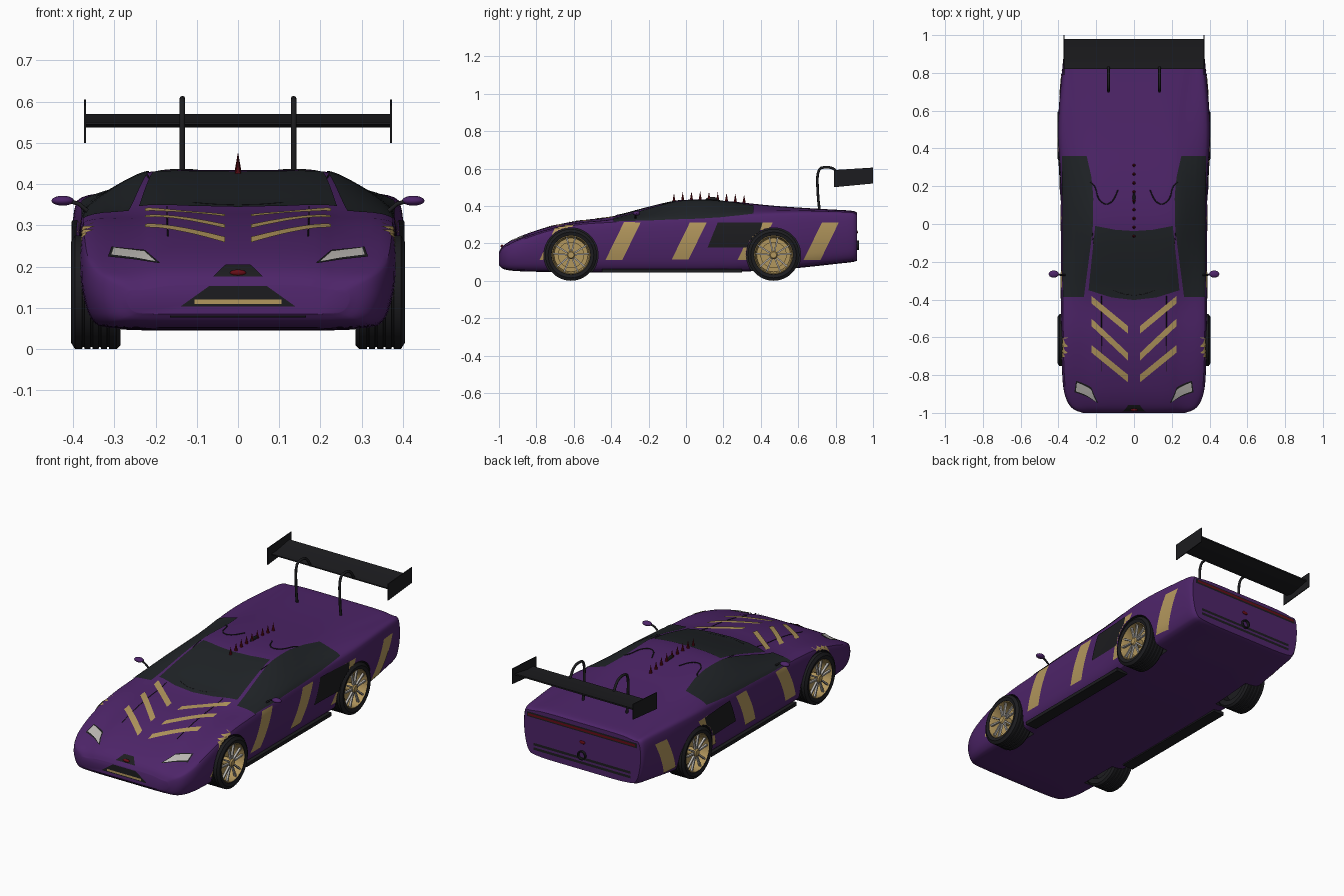
import bpy, bmesh, math
from mathutils import Vector, Matrix
from mathutils.bvhtree import BVHTree

if "Cube" in bpy.data.objects:
    bpy.data.objects.remove(bpy.data.objects["Cube"])


def material(name, *rgb):
    m = bpy.data.materials.new(name)
    m.diffuse_color = (*rgb, 1)
    m.use_nodes = True
    m.node_tree.nodes["Principled BSDF"].inputs["Base Color"].default_value = m.diffuse_color
    return m


PURPLE = material("purple_paint", .075, .018, .14)
BLACK = material("black_trim", .012, .012, .014)
GLASS = material("dark_glass", .014, .017, .02)
GOLD = material("gold", .45, .31, .11)
SILVER = material("silver", .5, .48, .45)
RED = material("red", .13, .004, .008)
WHEELS = [(-.615, .138), (.468, .138)]


def add(name, bm, mat):
    me = bpy.data.meshes.new(name)
    bm.normal_update()
    bm.to_mesh(me)
    bm.free()
    me.materials.append(mat)
    ob = bpy.data.objects.new(name, me)
    bpy.context.collection.objects.link(ob)
    return ob


def smooth(pts, rounds=2):
    """Corner cutting that keeps both ends."""
    for _ in range(rounds):
        out = [pts[0]]
        for a, b in zip(pts, pts[1:]):
            out += [tuple(p * (1 - t) + q * t for p, q in zip(a, b)) for t in (.25, .75)]
        pts = out + [pts[-1]]
    return pts


def tube(name, pts, r, mat):
    cu = bpy.data.curves.new(name, 'CURVE')
    cu.dimensions, cu.bevel_depth, cu.bevel_resolution, cu.use_fill_caps = '3D', r, 2, True
    sp = cu.splines.new('POLY')
    sp.points.add(len(pts) - 1)
    for p, c in zip(sp.points, pts):
        p.co = (*c, 1)
    cu.materials.append(mat)
    bpy.context.collection.objects.link(bpy.data.objects.new(name, cu))


def box(name, lo, hi, mat):
    bm = bmesh.new()
    c, s = (Vector(lo) + Vector(hi)) / 2, Vector(hi) - Vector(lo)
    bmesh.ops.create_cube(bm, size=1, matrix=Matrix.Translation(c) @ Matrix.Diagonal((*s, 1)))
    return add(name, bm, mat)


def ball(name, c, s, mat):
    bm = bmesh.new()
    bmesh.ops.create_uvsphere(bm, u_segments=20, v_segments=12, radius=1,
                              matrix=Matrix.Translation(c) @ Matrix.Diagonal((*s, 1)))
    return add(name, bm, mat)


def lathe(name, profile, s, y, z, mat, n=48):
    """Revolve (x, radius) points about a sideways axle."""
    bm = bmesh.new()
    rings = [[bm.verts.new((s * x, y + r * math.cos(k * math.tau / n), z + r * math.sin(k * math.tau / n)))
              for k in range(n)] for x, r in profile]
    for a, b in zip(rings, rings[1:]):
        for k in range(n):
            bm.faces.new((a[k], a[k - 1], b[k - 1], b[k]))
    bmesh.ops.remove_doubles(bm, verts=bm.verts, dist=1e-6)
    bmesh.ops.recalc_face_normals(bm, faces=bm.faces)
    return add(name, bm, mat)


# Body: lofted sections (y, half width, bottom, shoulder, top, half width of top)
stations = [
    (-1.0, .27, .085, .14, .155, .2), (-.985, .32, .065, .17, .182, .22), (-.95, .352, .055, .19, .208, .22),
    (-.88, .376, .05, .222, .242, .22), (-.75, .384, .047, .27, .286, .22), (-.58, .387, .045, .31, .322, .22),
    (-.4, .388, .045, .32, .338, .23), (-.2, .388, .045, .333, .394, .235), (-.04, .388, .045, .34, .431, .23),
    (.08, .388, .045, .343, .436, .23), (.25, .39, .047, .352, .424, .23), (.45, .405, .055, .366, .402, .24),
    (.62, .4, .07, .372, .39, .26), (.8, .383, .09, .368, .38, .29), (.895, .374, .1, .364, .375, .3),
    (.913, .36, .107, .352, .365, .3)]
bm = bmesh.new()
rings = []
for y, w, zb, zs, zt, tw in smooth(stations):
    h = zs - zb
    half = smooth([(0, zb), (.85 * w, zb), (.94 * w, zb + .12 * h), (.985 * w, zb + .4 * h), (w, zb + .65 * h),
                   (.99 * w, zs - .1 * h), (.955 * w, zs + .004), (tw + .02, zt - .012), (tw * .85, zt), (0, zt)])
    loop = half + [(-x, z) for x, z in half[-2:0:-1]]
    rings.append([bm.verts.new((x, y, z)) for x, z in loop])
for a, b in zip(rings, rings[1:]):
    for k in range(len(a)):
        bm.faces.new((a[k - 1], a[k], b[k], b[k - 1]))
bm.faces.new(rings[0])
bm.faces.new(rings[-1])
bmesh.ops.recalc_face_normals(bm, faces=bm.faces)
skin = BVHTree.FromBMesh(bm)
body = add("body", bm, PURPLE)

# Wheel arches cut out of the body
for s in (-1, 1):
    for y, z in WHEELS:
        cutter = lathe("arch_cutter", [(.27, 0), (.27, .145), (.5, .145), (.5, 0)], s, y, z, BLACK)
        cutter.hide_render = True
        mod = body.modifiers.new("arch", 'BOOLEAN')
        mod.operation, mod.object, mod.material_mode = 'DIFFERENCE', cutter, 'TRANSFER'
        bpy.context.view_layer.objects.active = body
        bpy.ops.object.modifier_apply(modifier=mod.name)
        bpy.data.objects.remove(cutter)


def project(view, s, a, b, lift):
    """Drop a 2D point seen in a view onto the body skin."""
    o, d = {'top': ((s * a, b, 5), (0, 0, -1)), 'front': ((s * a, -5, b), (0, 1, 0)),
            'rear': ((s * a, 5, b), (0, -1, 0)), 'side': ((s * 5, a, b), (-s, 0, 0))}[view]
    hit, nor, _, _ = skin.ray_cast(Vector(o), Vector(d))
    if hit is None or (view == 'side' and abs(hit.x) < .345):
        return None, d
    return hit + nor * lift, d


def along(pts, t):
    f = min(t * (len(pts) - 1), len(pts) - 1.000001)
    i = int(f)
    return Vector(pts[i]).lerp(Vector(pts[i + 1]), f - i)


def panel(name, view, edge_a, edge_b, mat, sides=(1,), lift=.003, n=16):
    """Trim panel hugging the body, ruled between two outlines."""
    for s in sides:
        bm = bmesh.new()
        grid = []
        for i in range(n + 1):
            a, b = along(edge_a, i / n), along(edge_b, i / n)
            row = []
            for j in range(n + 1):
                p, d = project(view, s, *a.lerp(b, j / n), lift)
                row.append(bm.verts.new(p) if p else None)
            grid.append(row)
        for i in range(n):
            for j in range(n):
                q = [grid[i][j], grid[i + 1][j], grid[i + 1][j + 1], grid[i][j + 1]]
                if None in q:
                    continue
                c = sum((v.co for v in q), Vector()) / 4
                if view == 'side' and any(math.hypot(c.y - y, c.z - z) < .147 for y, z in WHEELS):
                    continue
                f = bm.faces.new(q)
                f.normal_update()
                if f.normal.dot(Vector(d)) > 0:
                    f.normal_flip()
        bmesh.ops.delete(bm, geom=[v for v in bm.verts if not v.link_faces], context='VERTS')
        add(name, bm, mat)


BOTH = (-1, 1)
# Glass
panel("windshield", 'top', [(-.205, -.01), (-.1, -.03), (0, -.037), (.1, -.03), (.205, -.01)],
      [(-.24, -.35), (-.12, -.388), (0, -.402), (.12, -.388), (.24, -.35)], GLASS)
panel("side_window", 'top', [(.265, -.387), (.24, -.2), (.218, -.03), (.215, .15), (.225, .25), (.25, .36)],
      [(.374, -.387), (.377, -.2), (.377, -.03), (.377, .15), (.378, .25), (.378, .36)], GLASS, BOTH, n=24)
# Gold stripes and side intakes
for k in range(5):
    y = -.783 + .353 * k
    panel("side_stripe", 'side', [(y, .113), (y + .098, .312)], [(y + .09, .113), (y + .188, .312)], GOLD, BOTH, n=24)
panel("side_intake", 'side', [(.115, .178), (.17, .312)], [(.37, .178), (.41, .312)], BLACK, BOTH, .005, 24)
for yo, yi in [(-.38, -.54), (-.5, -.682), (-.64, -.797)]:
    panel("hood_stripe", 'top', [(.225, yo), (.032, yi)], [(.225, yo - .04), (.032, yi - .04)], GOLD, BOTH)
# Nose details
panel("headlight_frame", 'front', [(.307, .246), (.225, .238), (.19, .208)],
      [(.315, .222), (.25, .215), (.19, .206)], BLACK, BOTH)
panel("headlight", 'front', [(.302, .243), (.226, .234), (.2, .211)],
      [(.308, .225), (.25, .218), (.2, .209)], SILVER, BOTH, .005)
panel("grille", 'front', [(-.14, .103), (.14, .103)], [(-.07, .153), (.07, .153)], BLACK)
panel("grille_bar", 'front', [(-.105, .109), (.105, .109)], [(-.105, .12), (.105, .12)], GOLD, lift=.006)
panel("lower_grille", 'front', [(-.165, .078), (.165, .078)], [(-.165, .084), (.165, .084)], BLACK)
panel("nose_vent", 'front', [(-.06, .174), (.06, .174)], [(-.03, .203), (.03, .203)], BLACK)
nose, _ = project('front', 1, 0, .183, .003)
ball("nose_oval", nose, (.02, .008, .008), RED)
# Tail details
panel("tail_light_frame", 'rear', [(-.34, .318), (.34, .318)], [(-.34, .345), (.34, .345)], BLACK)
panel("tail_light", 'rear', [(-.33, .326), (.33, .326)], [(-.33, .338), (.33, .338)], RED, lift=.006)
for z in (.14, .165):
    panel("rear_slat", 'rear', [(-.3, z), (.3, z)], [(-.3, z + .014), (.3, z + .014)], BLACK)
ball("tail_oval", (0, .914, .26), (.018, .005, .009), RED)
pipe = lathe("exhaust", [(-.01, .017), (.012, .019), (.012, .025), (-.01, .025)], 1, 0, 0, BLACK, 24)
pipe.rotation_euler.z, pipe.location = math.pi / 2, (0, .914, .19)

# Panel seams, roof scoops, wipers
seams = [("hood_seam", [(.172, -.38), (.172, -.6), (.17, -.78)], .0015),
         ("roof_scoop_edge", [(.23, .22), (.205, .2), (.19, .13), (.15, .1), (.11, .12), (.085, .18)], .003),
         ("rear_roof_seam", [(.225, .06), (.222, -.04), (.21, -.13)], .002),
         ("wiper", [(.01, -.375), (.06, -.37), (.11, -.35)], .003)]
for s in BOTH:
    for name, pts, r in seams:
        tube(name, [project('top', s, *p, .001)[0] for p in smooth(pts)], r, BLACK)
    # Door sills
    box("sill", (min(s * .3, s * .368), -.45, .043), (max(s * .3, s * .368), .3, .062), BLACK)
    # Mirrors
    tube("mirror_arm", [(s * .365, -.27, .335), (s * .385, -.27, .352), (s * .405, -.267, .358)], .005, BLACK)
    ball("mirror", (s * .425, -.265, .36), (.027, .019, .012), PURPLE)

# Roof spikes and small roof pod
for k in range(9):
    p, _ = project('top', 1, 0, -.065 + .047 * k, -.004)
    bm = bmesh.new()
    bmesh.ops.create_cone(bm, cap_ends=True, segments=10, radius1=.009, radius2=0, depth=.048,
                          matrix=Matrix.Translation(p + Vector((0, 0, .024))))
    add("roof_spike", bm, RED)
ball("roof_pod", (0, .14, .434), (.007, .035, .014), BLACK)

# Rear wing
blade = [(.82, .545), (.86, .537), (.98, .562), (.98, .57), (.86, .55), (.82, .551)]
plate = [(.79, .5), (1.0, .52), (1.0, .605), (.79, .592)]


def extrude(name, outline, x0, x1, mat):
    bm = bmesh.new()
    f = bm.faces.new([bm.verts.new((x0, y, z)) for y, z in outline])
    new = bmesh.ops.extrude_face_region(bm, geom=[f])["geom"]
    bmesh.ops.translate(bm, vec=(x1 - x0, 0, 0), verts=[v for v in new if isinstance(v, bmesh.types.BMVert)])
    bmesh.ops.recalc_face_normals(bm, faces=bm.faces)
    return add(name, bm, mat)


extrude("wing_blade", blade, -.37, .37, BLACK)
for s in BOTH:
    extrude("wing_end_plate", plate, s * .369, s * .374, BLACK)
    tube("wing_post", smooth([(s * .135, y, z) for y, z in
         [(.715, .37), (.705, .45), (.7, .6), (.76, .61), (.8, .595), (.83, .545)]]), .007, BLACK)

# Wheels
tyre = [(.385, .1), (.4, .104), (.405, .122), (.395, .138)]
for x in (.375, .355, .335, .315):
    tyre += [(x + .003, .138), (x + .002, .133), (x - .002, .133), (x - .003, .138)]
tyre += [(.295, .138), (.285, .128), (.285, .1), (.385, .1)]
for s in BOTH:
    for y, z in WHEELS:
        lathe("tyre", tyre, s, y, z, BLACK)
        lathe("rim", [(.29, .1), (.398, .104), (.4, .1), (.392, .096), (.33, .09), (.33, .07)], s, y, z, GOLD)
        lathe("wheel_back", [(.325, .092), (.325, 0)], s, y, z, BLACK)
        lathe("brake_disc", [(.34, 0), (.34, .07), (.35, .07), (.35, 0)], s, y, z, GOLD)
        lathe("hub", [(.35, .022), (.394, .022), (.4, .016), (.4, 0)], s, y, z, GOLD, 24)
        bm = bmesh.new()
        for k in range(10):
            ang = math.tau * (k // 2) / 5 + (.24 if k % 2 else -.24)
            bmesh.ops.create_cube(bm, size=1, matrix=Matrix.Translation((s * .388, y, z)) @ Matrix.Rotation(ang, 4, 'X')
                                  @ Matrix.Translation((0, 0, .056)) @ Matrix.Diagonal((.012, .008, .084, 1)))
        add("spokes", bm, SILVER)

# Smooth shading with sharp edges kept
bpy.ops.object.select_all(action='DESELECT')
for ob in bpy.context.collection.objects:
    ob.select_set(ob.type == 'MESH')
bpy.context.view_layer.objects.active = body
bpy.ops.object.shade_smooth_by_angle(angle=math.radians(32))
